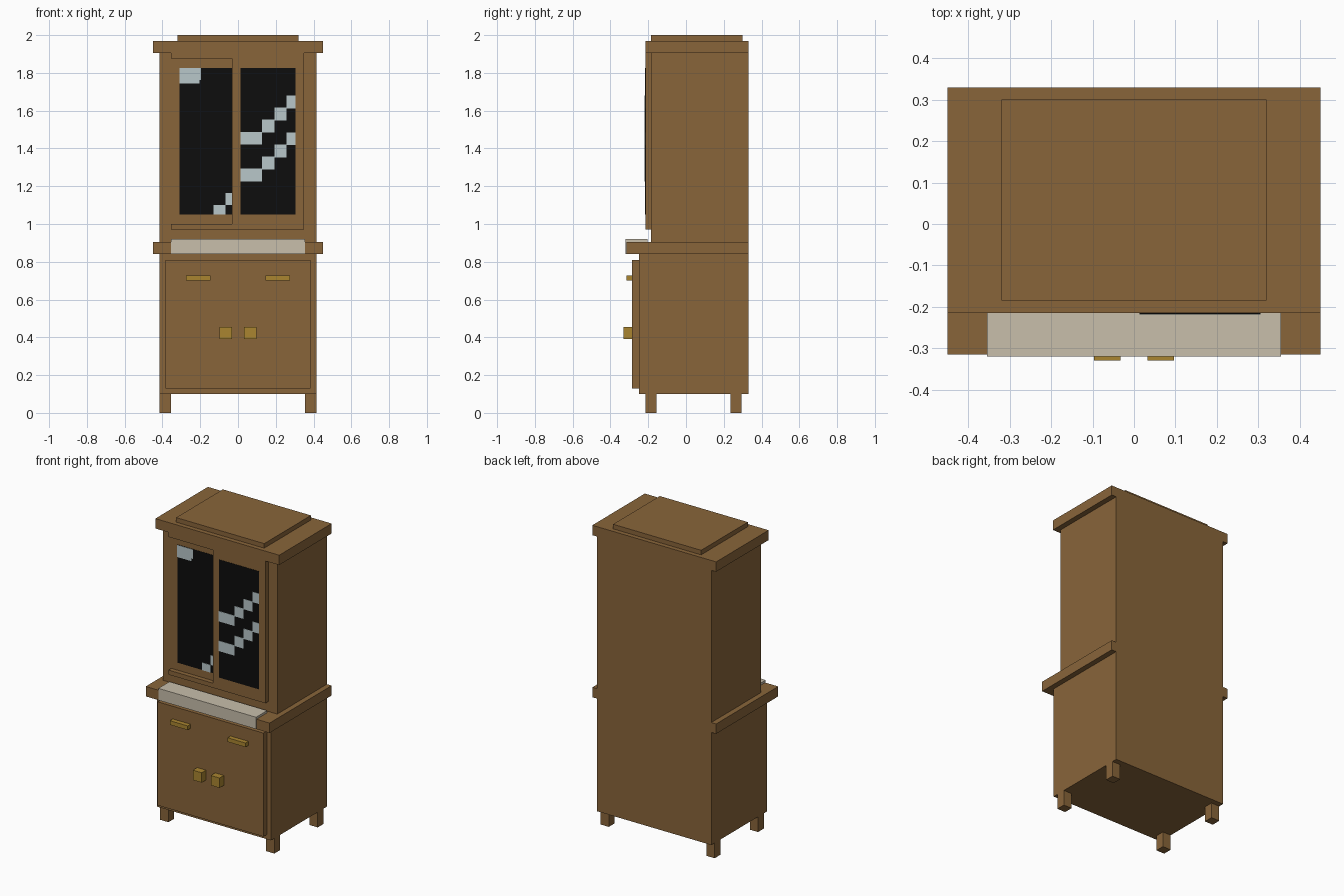
import bpy
import bmesh

cube = bpy.data.objects.get("Cube")
if cube:
    bpy.data.objects.remove(cube, do_unlink=True)


def material(name, r, g, b):
    m = bpy.data.materials.new(name)
    m.use_nodes = True
    m.diffuse_color = (r, g, b, 1)
    bsdf = next(n for n in m.node_tree.nodes if n.type == "BSDF_PRINCIPLED")
    bsdf.inputs["Base Color"].default_value = (r, g, b, 1)
    bsdf.inputs["Roughness"].default_value = 0.8
    return m


wood = material("brown wood", 0.25, 0.13, 0.042)
brass = material("brass", 0.40, 0.235, 0.03)
cloth = material("cream cloth", 0.58, 0.52, 0.41)
black = material("dark glass", 0.004, 0.004, 0.004)
shine = material("pale glass shine", 0.48, 0.57, 0.59)


def finish(name, bm, mat):
    bmesh.ops.recalc_face_normals(bm, faces=bm.faces)
    mesh = bpy.data.meshes.new(name)
    bm.to_mesh(mesh)
    bm.free()
    mesh.materials.append(mat)
    obj = bpy.data.objects.new(name, mesh)
    bpy.context.collection.objects.link(obj)
    return obj


def box(name, x, y, z, mat=wood):
    """Box from (low, high) pairs on each axis."""
    bm = bmesh.new()
    bmesh.ops.create_cube(bm, size=1)
    for v in bm.verts:
        v.co = [r[0] if c < 0 else r[1] for c, r in zip(v.co, (x, y, z))]
    return finish(name, bm, mat)


def slab(name, outline, y0, y1, mat=wood):
    """Front outline in x and z, given depth from y0 to y1."""
    bm = bmesh.new()
    face = bm.faces.new([bm.verts.new((x, y0, z)) for x, z in outline])
    out = bmesh.ops.extrude_face_region(bm, geom=[face])
    verts = [g for g in out["geom"] if isinstance(g, bmesh.types.BMVert)]
    bmesh.ops.translate(bm, verts=verts, vec=(0, y1 - y0, 0))
    return finish(name, bm, mat)


def wide(half):
    return (-half, half)


BACK = 0.33

# Stacked carcass
box("lower_cabinet", wide(0.415), (-0.25, BACK), (0.10, 0.84))
box("counter", wide(0.45), (-0.315, BACK), (0.84, 0.905))
box("upper_cabinet", wide(0.415), (-0.185, BACK), (0.905, 1.905))
box("cornice", wide(0.45), (-0.215, BACK), (1.905, 1.97))
box("top_cap", wide(0.32), (-0.185, 0.30), (1.97, 2.0))
box("lower_door_panel", wide(0.385), (-0.285, -0.25), (0.13, 0.81))
box("cloth_runner", wide(0.355), (-0.32, -0.205), (0.842, 0.92), cloth)

# Legs, drawer pulls and knobs on both sides
for side, s in (("left", 1), ("right", -1)):
    def span(a, b):
        return tuple(sorted((s * a, s * b)))
    for end, y in (("front", -0.215), ("back", 0.235)):
        box(f"{end}_{side}_leg", span(0.355, 0.415), (y, y + 0.06), (0, 0.10))
    box(f"{side}_drawer_pull", span(0.145, 0.275), (-0.315, -0.285), (0.70, 0.727), brass)
    box(f"{side}_door_knob", span(0.033, 0.097), (-0.33, -0.285), (0.39, 0.455), brass)

# Upper front frame, cut back on one side down to the cabinet face
slab("upper_door_frame",
     [(-0.355, 0.97), (0.35, 0.97), (0.35, 1.905), (-0.355, 1.905),
      (-0.355, 1.875), (-0.032, 1.875), (-0.032, 1.0), (-0.355, 1.0)],
     -0.215, -0.185)

# Glass panes: one on the raised frame, one in the recess
PANE_Z = (1.05, 1.825)
box("left_glass", (0.013, 0.305), (-0.217, -0.214), PANE_Z, black)
box("right_glass", (-0.31, -0.032), (-0.187, -0.184), PANE_Z, black)

# Stepped reflections on the left pane
for n, base in enumerate((1.42, 1.225)):
    for i, (x0, x1) in enumerate(((0.013, 0.128), (0.128, 0.192),
                                  (0.192, 0.257), (0.257, 0.305))):
        z = base + i * 0.064
        box(f"left_shine_{n}_{i}", (x0, x1), (-0.219, -0.216), (z, z + 0.068), shine)

# Corner reflections on the right pane
RECESS = (-0.189, -0.186)
box("right_shine_top", (-0.31, -0.195), RECESS, (1.762, 1.825), shine)
box("right_shine_top_step", (-0.31, -0.205), RECESS, (1.745, 1.762), shine)
box("right_shine_low", (-0.13, -0.067), RECESS, (1.05, 1.10), shine)
box("right_shine_low_step", (-0.067, -0.032), RECESS, (1.10, 1.165), shine)
